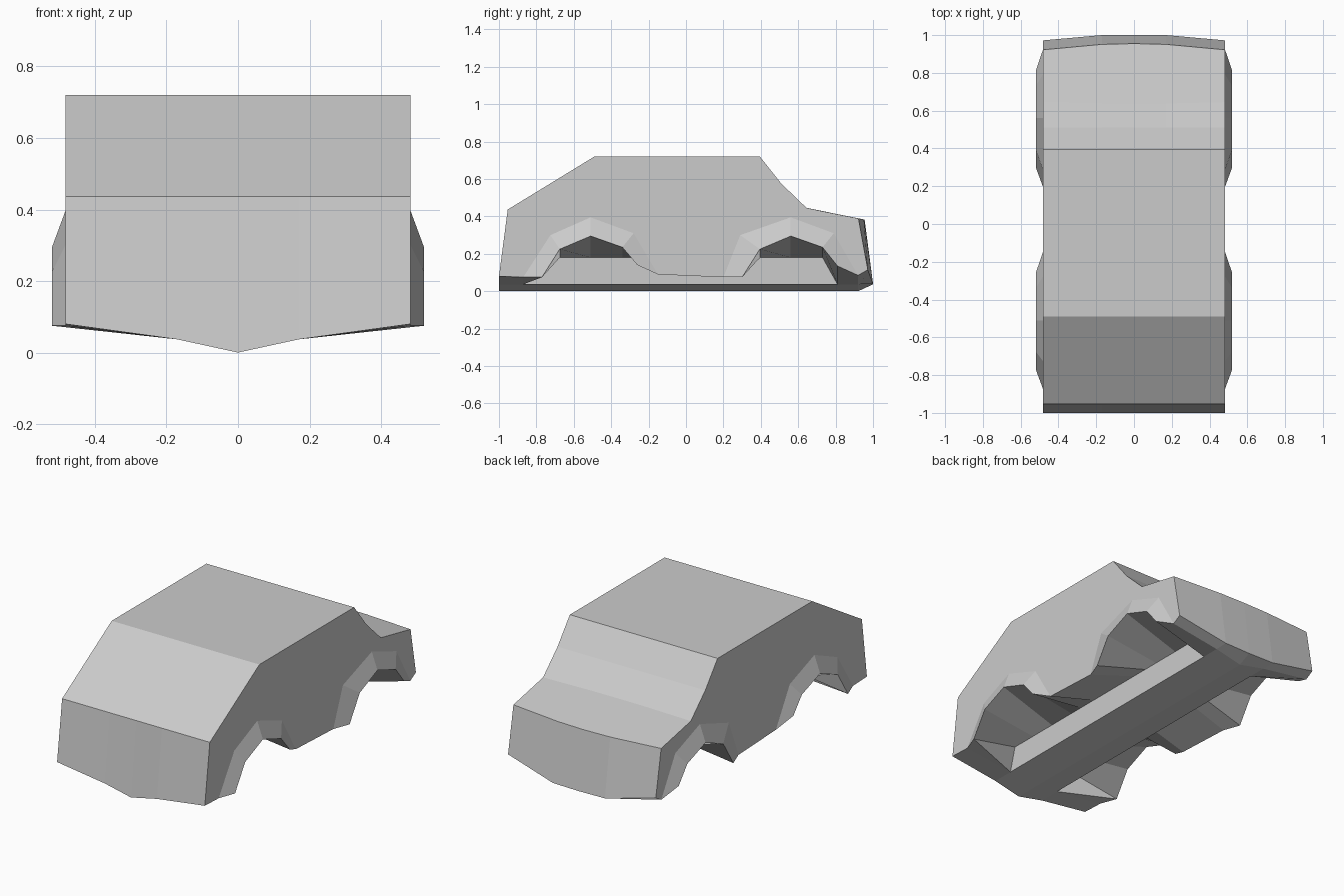
import bpy, bmesh

if "Cube" in bpy.data.objects:
    bpy.data.objects.remove(bpy.data.objects["Cube"])

SIDE, FLARE, KEEL = 0.483, 0.52, 0.17
bm = bmesh.new()


def face(pts):
    """Add one face, skipping repeated corners."""
    clean = []
    for p in pts:
        if p not in clean:
            clean.append(p)
    if len(clean) > 2:
        bm.faces.new([bm.verts.new(p) for p in clean])


def strip(a, b):
    """Bridge two rows of points with the same count."""
    for i in range(len(a) - 1):
        face([a[i], a[i + 1], b[i + 1], b[i]])


def row(x, yz):
    return [(x, y, z) for y, z in yz]


# Upper shell: profile at three widths, from front bottom over roof to rear bottom
mid = [(-0.953, 0.437), (-0.49, 0.72), (0.395, 0.72), (0.51, 0.575)]
centre = row(0, [(-1, 0.0)] + mid + [(0.637, 0.447), (0.955, 0.383), (1.0, 0.037), (0.92, 0.0)])
inner = row(KEEL, [(-1, 0.037)] + mid + [(0.638, 0.447), (0.951, 0.384), (1.0, 0.04), (0.92, 0.037)])
outer = row(SIDE, [(-1, 0.08)] + mid + [(0.645, 0.445), (0.922, 0.389), (0.972, 0.115), (0.92, 0.085)])
strip(centre, inner)
strip(inner, outer)

# Wheel arches: base on the side panel, lip on the flare
front_base = row(SIDE, [(-0.87, 0.075), (-0.725, 0.30), (-0.51, 0.395), (-0.28, 0.31), (-0.15, 0.09)])
front_lip = row(FLARE, [(-0.77, 0.075), (-0.675, 0.225), (-0.51, 0.295), (-0.34, 0.235), (-0.26, 0.14)])
rear_base = row(SIDE, [(0.20, 0.075), (0.29, 0.30), (0.56, 0.395), (0.79, 0.31), (0.92, 0.085)])
rear_lip = row(FLARE, [(0.30, 0.075), (0.395, 0.225), (0.56, 0.295), (0.73, 0.235), (0.81, 0.135)])
strip(front_base, front_lip)
strip(rear_base, rear_lip)

# Side panel with both arches cut out
face(outer + rear_base[-2::-1] + front_base[::-1])

# Wheel wells and underside, sloping to the top of the keel wall
edge = front_lip + [front_base[-1], rear_base[0]] + rear_lip
wall_top = [(KEEL, p[1], 0.18) for p in edge]
wall_top[0] = (KEEL, -0.83, 0.18)
wall_top[-1] = (KEEL, 0.81, 0.037)
strip(edge, wall_top)

# Keel wall and the V-shaped bottom
keel_front = (KEEL, -0.87, 0.037)
face([keel_front] + wall_top)
face([keel_front, wall_top[0], front_lip[0]])
face([keel_front, front_lip[0], front_base[0]])
face([inner[0], outer[0], front_base[0], keel_front])
face([wall_top[-1], rear_lip[-1], rear_base[-1], inner[-1]])
face([inner[0], keel_front, wall_top[-1], inner[-1], centre[-1], centre[0]])

# Mirror to the left half and weld
half = bm.verts[:] + bm.edges[:] + bm.faces[:]
copy = bmesh.ops.duplicate(bm, geom=half)["geom"]
for v in copy:
    if isinstance(v, bmesh.types.BMVert):
        v.co.x *= -1
bmesh.ops.remove_doubles(bm, verts=bm.verts[:], dist=0.0005)
bmesh.ops.recalc_face_normals(bm, faces=bm.faces[:])

mesh = bpy.data.meshes.new("car_body")
bm.to_mesh(mesh)
bm.free()
bpy.context.collection.objects.link(bpy.data.objects.new("car_body", mesh))
